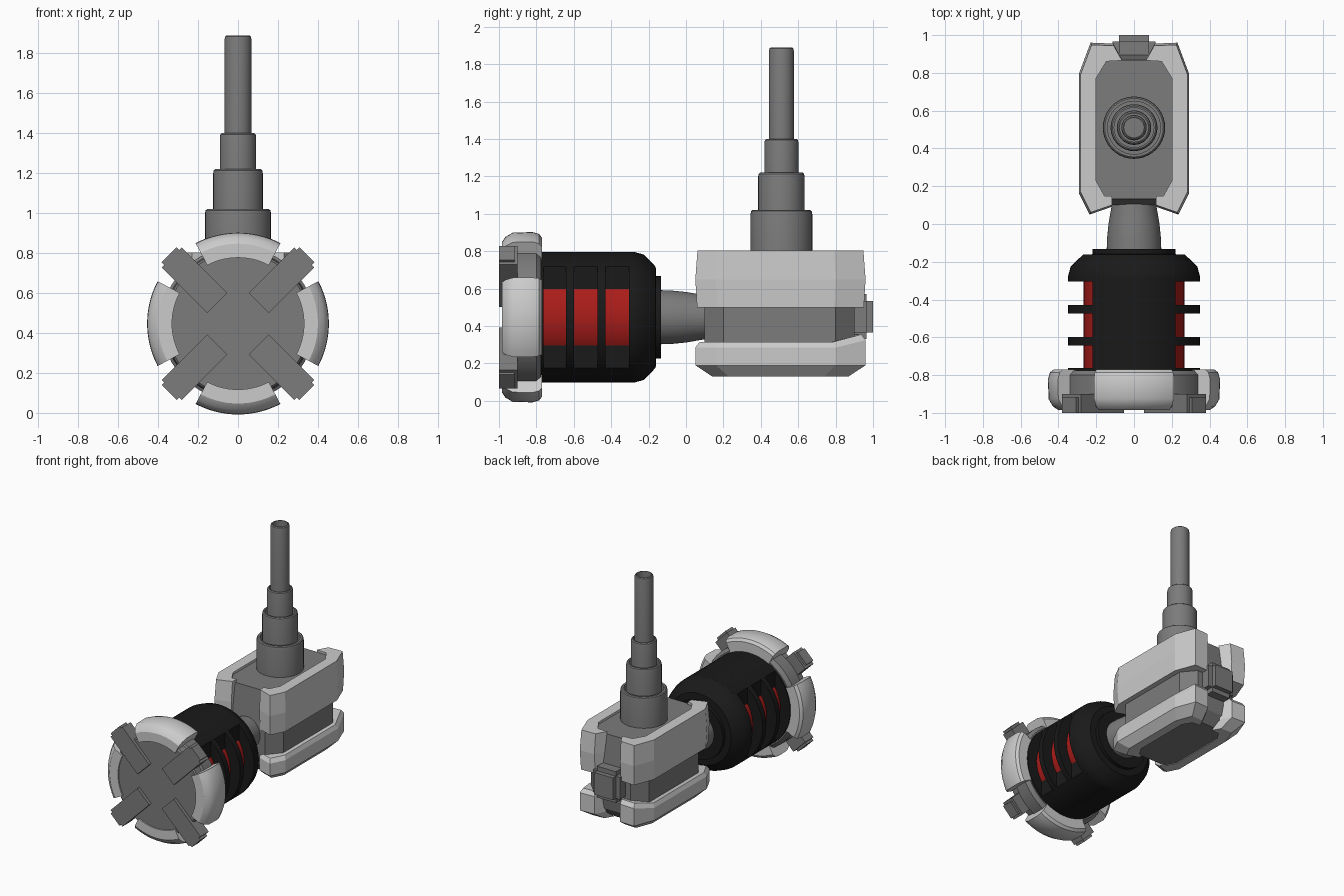
import bpy, bmesh, math
from mathutils import Matrix, Vector

if "Cube" in bpy.data.objects:
    bpy.data.objects.remove(bpy.data.objects["Cube"])

ZC = 0.447   # height of the head axis
YS = 0.51    # y of the telescopic stem


def mat(name, c):
    m = bpy.data.materials.new(name)
    m.diffuse_color = (*c, 1)
    m.use_nodes = True
    m.node_tree.nodes["Principled BSDF"].inputs["Base Color"].default_value = m.diffuse_color
    return m


DARK = mat("dark_grey", (0.2, 0.2, 0.2))
LIGHT = mat("light_grey", (0.55, 0.55, 0.55))
BLACK = mat("black", (0.01, 0.01, 0.01))
RED = mat("red", (0.4, 0.012, 0.01))


def finish(bm, name, m, smooth=True):
    bmesh.ops.remove_doubles(bm, verts=bm.verts, dist=1e-5)
    bmesh.ops.recalc_face_normals(bm, faces=bm.faces)
    me = bpy.data.meshes.new(name)
    bm.to_mesh(me)
    bm.free()
    me.materials.append(m)
    ob = bpy.data.objects.new(name, me)
    bpy.context.collection.objects.link(ob)
    if smooth:
        bpy.ops.object.select_all(action='DESELECT')
        ob.select_set(True)
        bpy.context.view_layer.objects.active = ob
        bpy.ops.object.shade_smooth_by_angle(angle=math.radians(32))
    return ob


def loft(bm, rings, closed=False):
    vs = [[bm.verts.new(p) for p in r] for r in rings]
    n = len(vs[0])
    pairs = list(zip(vs, vs[1:])) + ([(vs[-1], vs[0])] if closed else [])
    for a, b in pairs:
        for i in range(n):
            j = (i + 1) % n
            bm.faces.new((a[i], a[j], b[j], b[i]))
    if not closed:
        bm.faces.new(vs[0])
        bm.faces.new(vs[-1])


def place(axis, r, a, h):
    c, s = r * math.cos(a), r * math.sin(a)
    return (c, h, ZC + s) if axis == 'y' else (c, YS + s, h)


def lathe(name, prof, m, axis='y', n=48):
    """Full turn of (radius, height) points; end discs are capped."""
    bm = bmesh.new()
    loft(bm, [[place(axis, r, 2 * math.pi * i / n, h) for i in range(n)] for r, h in prof])
    return finish(bm, name, m)


def arc(name, prof, mid, half, m, n=14):
    """Part turn of a closed section about the head axis."""
    bm = bmesh.new()
    loft(bm, [[place('y', r, mid - half + 2 * half * k / n, h) for r, h in prof]
              for k in range(n + 1)])
    return finish(bm, name, m)


# head: face plate, rim segments and cross bars
lathe("face_plate", [(0.355, -0.975), (0.365, -0.965), (0.37, -0.91), (0.385, -0.9),
                     (0.385, -0.80), (0.36, -0.775)], DARK)
section = [(0.33, -0.985), (0.40, -0.985), (0.43, -0.965), (0.453, -0.925), (0.455, -0.82),
           (0.445, -0.785), (0.425, -0.77), (0.33, -0.77)]
for k in range(4):
    arc(f"rim_segment_{k}", section, k * math.pi / 2, math.radians(27.8), LIGHT)
    bm = bmesh.new()
    bmesh.ops.create_cube(bm, size=1)
    bmesh.ops.scale(bm, vec=(0.34, 0.1, 0.142), verts=bm.verts)
    back = [e for e in bm.edges if all(v.co.x > 0 for v in e.verts)
            and any(v.co.y > 0 for v in e.verts)]
    bmesh.ops.bevel(bm, geom=back, offset=0.018, segments=2, affect='EDGES')
    turn = Matrix.Rotation(math.pi / 4 + k * math.pi / 2, 4, 'Y')
    bm.transform(Matrix.Translation((0, -0.95, ZC)) @ turn @ Matrix.Translation((0.317, 0, 0)))
    finish(bm, f"cross_bar_{k}", DARK, False)

# black grip: flat-sided core, ribs, end collar, red drum inside
R, FLAT = 0.35, 0.22
a0 = math.acos(FLAT / R)
top = [a0 + (math.pi - 2 * a0) * i / 16 for i in range(17)]
bm = bmesh.new()
loft(bm, [[place('y', R, a, y) for a in top + [a + math.pi for a in top]] for y in (-0.8, -0.28)])
finish(bm, "grip_core", BLACK)
for k, y in enumerate((-0.785, -0.62, -0.452)):
    lathe(f"grip_rib_{k}", [(R, y - 0.022), (R, y + 0.022)], BLACK)
lathe("grip_collar", [(R, -0.305), (R, -0.28), (0.335, -0.225), (0.27, -0.162),
                      (0.22, -0.16), (0.22, -0.133)], BLACK)
lathe("red_drum", [(0.267, -0.78), (0.267, -0.29)], RED)

# neck between grip and housing
lathe("neck", [(0.145, -0.15), (0.143, -0.08), (0.135, 0.0), (0.118, 0.1), (0.115, 0.2)], DARK)


def scaled(pts, s, z):
    return [(x * s, 0.5 + (y - 0.5) * s, z) for x, y in pts]


# housing core
half = [(0.16, 0.1), (0.245, 0.2), (0.245, 0.8), (0.16, 0.9)]
outline = half + [(-x, y) for x, y in reversed(half)]
bm = bmesh.new()
loft(bm, [scaled(outline, s, z) for s, z in
          ((0.8, 0.145), (0.97, 0.22), (1, 0.3), (1, 0.52), (0.92, 0.785))])
finish(bm, "housing_core", DARK, False)

# rear plug
bm = bmesh.new()
bmesh.ops.create_cube(bm, size=1)
bmesh.ops.scale(bm, vec=(0.23, 0.2, 0.24), verts=bm.verts)
bmesh.ops.translate(bm, vec=(0, 0.9, 0.45), verts=bm.verts)
edges = [e for e in bm.edges if any(v.co.y > 0.95 for v in e.verts)]
bmesh.ops.bevel(bm, geom=edges, offset=0.035, segments=2, affect='EDGES')
finish(bm, "rear_plug", DARK, False)

# bracket shells, C-shaped in plan, mirrored left and right
shell = [(0.12, 0.09), (0.235, 0.05), (0.29, 0.16), (0.29, 0.8), (0.23, 0.96), (0.11, 0.955),
         (0.065, 0.875), (0.15, 0.87), (0.205, 0.78), (0.205, 0.22), (0.16, 0.14), (0.12, 0.14)]
upper = [scaled(shell, s, z) for s, z in ((0.98, 0.5), (1.0, 0.65), (0.975, 0.803))]
lower = [scaled(shell, s, z) for s, z in ((0.8, 0.13), (1.0, 0.19), (1.0, 0.285), (0.95, 0.315))]
for r in lower[2:]:
    for i in (4, 5, 6):
        r[i] = (r[i][0], r[i][1], r[i][2] + 0.04)
for side, sx in (("right", 1), ("left", -1)):
    for part, rings in (("upper", upper), ("lower", lower)):
        bm = bmesh.new()
        loft(bm, [[(x * sx, y, z) for x, y, z in r] for r in rings])
        finish(bm, f"{part}_shell_{side}", LIGHT, False)

# telescopic stem, each tube with an open rounded lip
for k, (r, z0, z1, inner) in enumerate(((0.165, 0.76, 1.02, 0.14), (0.124, 0.9, 1.22, 0.105),
                                        (0.091, 1.1, 1.4, 0.075), (0.067, 1.3, 1.89, 0.052))):
    lathe(f"stem_tube_{k}", [(r, z0), (r, z1 - 0.02), (r - 0.003, z1 - 0.006), (r - 0.01, z1),
                             (inner, z1), (inner, z1 - 0.05)], DARK, 'z', 40)
